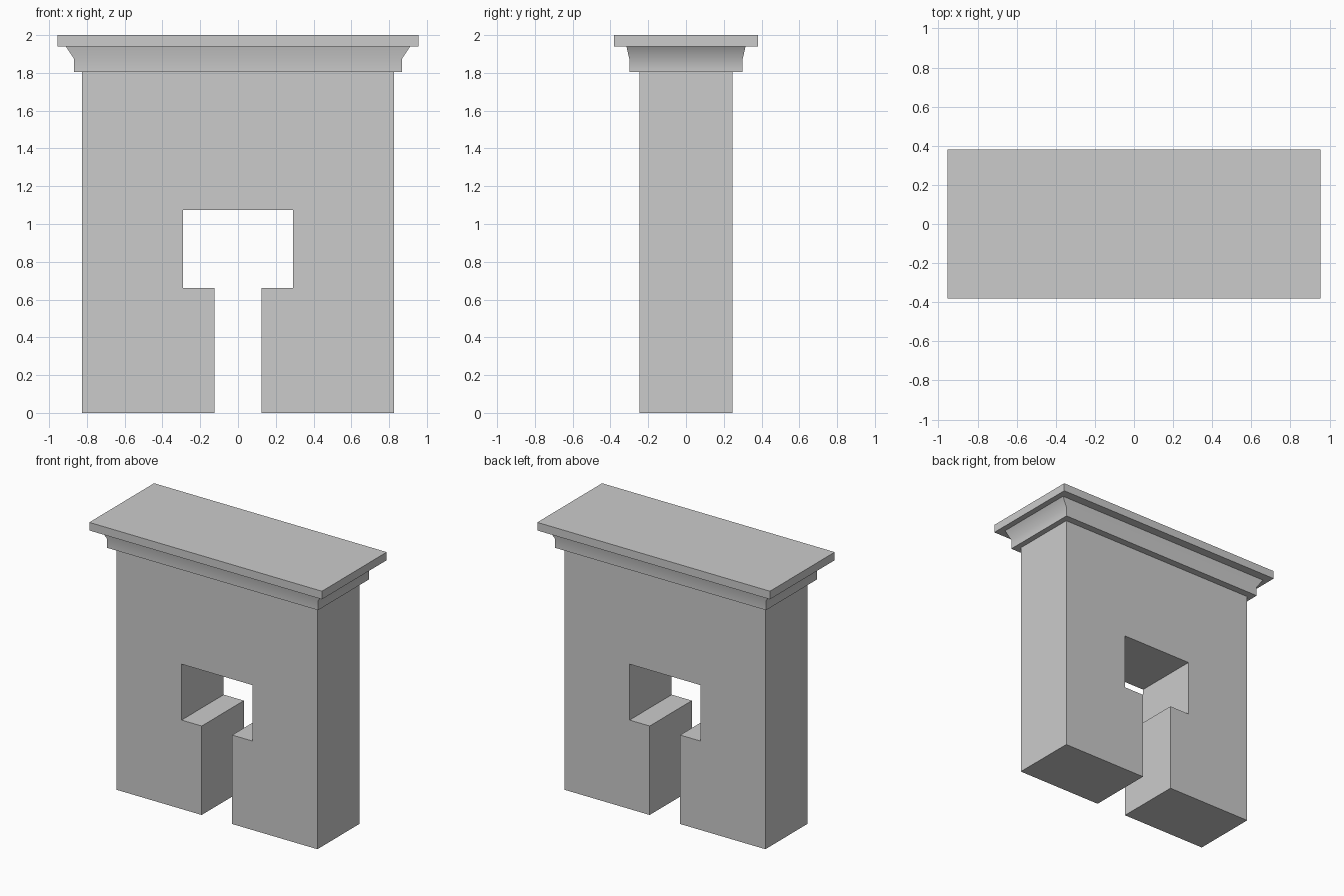
import bpy
import bmesh
import math

cube = bpy.data.objects.get("Cube")
if cube:
    bpy.data.objects.remove(cube, do_unlink=True)

# One plain stone colour
stone = bpy.data.materials.new("grey_stone")
stone.use_nodes = True
grey = (0.6, 0.6, 0.6, 1)
stone.diffuse_color = grey
stone.node_tree.nodes["Principled BSDF"].inputs["Base Color"].default_value = grey


def finish(name, bm):
    bmesh.ops.recalc_face_normals(bm, faces=bm.faces)
    mesh = bpy.data.meshes.new(name)
    bm.to_mesh(mesh)
    bm.free()
    mesh.materials.append(stone)
    obj = bpy.data.objects.new(name, mesh)
    bpy.context.collection.objects.link(obj)
    return obj


def loft(name, rings):
    """Stack rectangles given as (half width, half depth, height)."""
    bm = bmesh.new()
    loops = [[bm.verts.new((sx * w, sy * d, z))
              for sx, sy in ((-1, -1), (1, -1), (1, 1), (-1, 1))]
             for w, d, z in rings]
    for low, high in zip(loops, loops[1:]):
        for i in range(4):
            j = (i + 1) % 4
            bm.faces.new((low[i], low[j], high[j], high[i]))
    bm.faces.new(loops[0][::-1])
    bm.faces.new(loops[-1])
    return finish(name, bm)


# Wall with a narrow doorway opening into a wider window, mirrored outline
half = [(0.125, 0), (0.825, 0), (0.825, 1.805)]
opening = [(0.29, 1.075), (0.29, 0.66), (0.125, 0.66)]
outline = half + [(-x, z) for x, z in reversed(half)]
outline += [(-x, z) for x, z in reversed(opening)] + opening
depth = 0.247
bm = bmesh.new()
front = bm.faces.new([bm.verts.new((x, -depth, z)) for x, z in outline])
extruded = bmesh.ops.extrude_face_region(bm, geom=[front], use_keep_orig=True)
back = [v for v in extruded["geom"] if isinstance(v, bmesh.types.BMVert)]
bmesh.ops.translate(bm, verts=back, vec=(0, 2 * depth, 0))
finish("wall", bm)

# Flared moulding below the cap
moulding = loft("cornice_moulding", [(0.867, 0.30, 1.805),
                                     (0.867, 0.30, 1.873),
                                     (0.912, 0.315, 1.94)])
bpy.ops.object.select_all(action="DESELECT")
moulding.select_set(True)
bpy.context.view_layer.objects.active = moulding
bpy.ops.object.shade_smooth_by_angle(angle=math.radians(40))

# Flat cap slab
loft("cap_slab", [(0.955, 0.38, 1.94), (0.955, 0.38, 2.0)])
